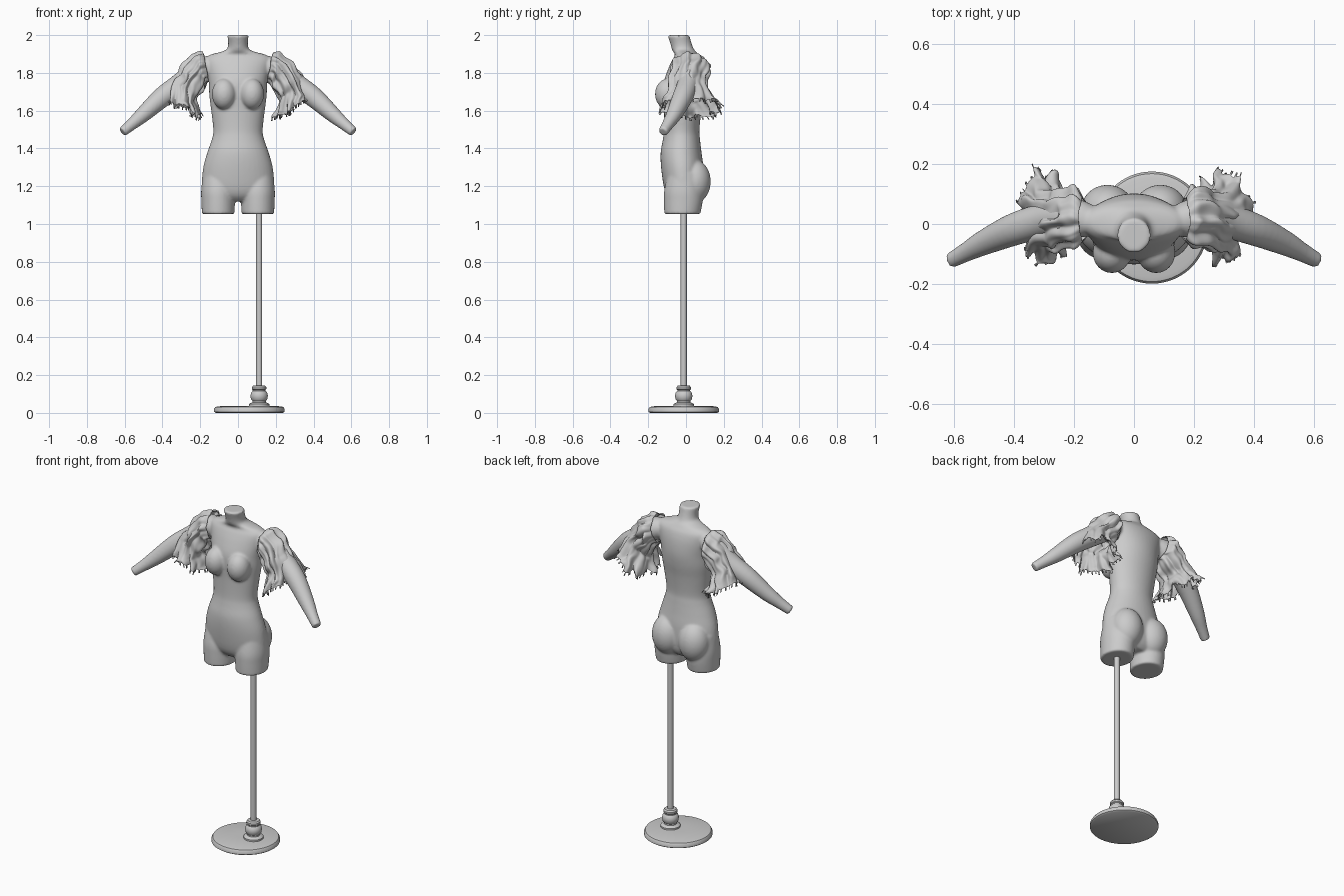
import bpy, bmesh, math
from mathutils import Vector, Matrix, noise

if "Cube" in bpy.data.objects:
    bpy.data.objects.remove(bpy.data.objects["Cube"])


def spline(keys, steps):
    """Catmull-Rom interpolation through tuples of numbers."""
    out = []
    for i in range(len(keys) - 1):
        a, b = keys[max(i - 1, 0)], keys[i]
        c, d = keys[i + 1], keys[min(i + 2, len(keys) - 1)]
        for s in range(steps):
            t = s / steps
            out.append(tuple(
                .5 * (2 * q + (r - p) * t + (2 * p - 5 * q + 4 * r - w) * t * t
                      + (3 * q - p - 3 * r + w) * t ** 3)
                for p, q, r, w in zip(a, b, c, d)))
    out.append(tuple(keys[-1]))
    return out


def loft(bm, rings, caps=True):
    """Skin a list of point rings."""
    vs = [[bm.verts.new(p) for p in ring] for ring in rings]
    n = len(vs[0])
    for a, b in zip(vs, vs[1:]):
        for j in range(n):
            k = (j + 1) % n
            bm.faces.new((a[j], a[k], b[k], b[j]))
    if caps:
        bm.faces.new(vs[0])
        bm.faces.new(vs[-1])
    return vs


def ellipse(c, u, v, n=40):
    return [Vector(c) + u * math.cos(2 * math.pi * i / n) + v * math.sin(2 * math.pi * i / n)
            for i in range(n)]


def finish(bm, name, angle=None):
    bmesh.ops.recalc_face_normals(bm, faces=bm.faces)
    me = bpy.data.meshes.new(name)
    bm.to_mesh(me)
    bm.free()
    ob = bpy.data.objects.new(name, me)
    bpy.context.collection.objects.link(ob)
    me.polygons.foreach_set("use_smooth", [True] * len(me.polygons))
    if angle:
        bpy.ops.object.select_all(action='DESELECT')
        ob.select_set(True)
        bpy.context.view_layer.objects.active = ob
        bpy.ops.object.shade_smooth_by_angle(angle=math.radians(angle))
    return ob


def upright(keys, cx=0, steps=5):
    """Horizontal ellipses from (z, half width, front y, back y, x shift)."""
    return [ellipse((cx, (f + b) / 2, z), Vector((a, 0, 0)), Vector((0, (b - f) / 2, 0)))
            for z, a, f, b in spline(keys, steps)]


def lathe(name, profile, x, y, n=64):
    bm = bmesh.new()
    loft(bm, [ellipse((x, y, z), Vector((r, 0, 0)), Vector((0, r, 0)), n) for r, z in profile])
    return finish(bm, name, 35)


# torso
bm = bmesh.new()
loft(bm, upright([
    (2.00, .057, -.098, .018), (1.955, .052, -.083, .030), (1.925, .060, -.075, .042),
    (1.91, .095, -.066, .055), (1.895, .150, -.058, .066), (1.87, .176, -.072, .082),
    (1.82, .168, -.095, .096), (1.75, .155, -.118, .102), (1.68, .152, -.120, .096),
    (1.60, .142, -.116, .082), (1.50, .131, -.116, .071), (1.45, .138, -.122, .074),
    (1.38, .162, -.134, .082), (1.30, .184, -.132, .092), (1.20, .192, -.118, .092),
    (1.15, .180, -.100, .080), (1.12, .120, -.070, .055)]))
for s in (1, -1):
    # thigh stumps
    loft(bm, upright([(1.27, .080, -.095, .075), (1.18, .090, -.115, .088),
                      (1.12, .089, -.117, .088), (1.052, .086, -.115, .076)], s * .105))
    # bust and seat volumes
    for c, r in (((.074, -.096, 1.688), (.064, .068, .082)),
                 ((.088, .045, 1.225), (.090, .086, .115))):
        bmesh.ops.create_uvsphere(
            bm, u_segments=32, v_segments=20, radius=1,
            matrix=Matrix.Translation((s * c[0], c[1], c[2])) @ Matrix.Diagonal((*r, 1)))
    # arms
    path = spline([(.15, .01, 1.835, .055), (.21, .02, 1.815, .066), (.30, .012, 1.745, .058),
                   (.40, -.018, 1.672, .054), (.50, -.062, 1.582, .042),
                   (.56, -.094, 1.53, .032), (.612, -.122, 1.487, .026)], 5)
    rings = []
    for i, (x, y, z, r) in enumerate(path):
        d = Vector(path[min(i + 1, len(path) - 1)][:3]) - Vector(path[max(i - 1, 0)][:3])
        d.x *= s
        d.normalize()
        u = d.cross(Vector((0, 1, 0))).normalized()
        rings.append(ellipse((s * x, y, z), u * r, d.cross(u) * r))
    loft(bm, rings)
body = finish(bm, "mannequin_body")
rm = body.modifiers.new("blend", 'REMESH')
rm.mode, rm.voxel_size, rm.use_smooth_shade = 'VOXEL', .007, True
sm = body.modifiers.new("soften", 'SMOOTH')
sm.factor, sm.iterations = .5, 7

# ruffled sleeves: x, y, z, half depth, half height, tilt, fold strength
SLEEVE = [(.170, .015, 1.830, .070, .078, 78, .04), (.195, .020, 1.825, .098, .082, 72, .10),
          (.225, .020, 1.790, .092, .083, 60, .12), (.258, .010, 1.750, .100, .080, 52, .12),
          (.283, .012, 1.712, .095, .080, 42, .10), (.290, .018, 1.675, .115, .088, 32, .10),
          (.293, .022, 1.640, .140, .100, 28, .13), (.294, .023, 1.620, .148, .105, 28, .15)]
N = 160
for s, name in ((1, "left_sleeve"), (-1, "right_sleeve")):
    bm = bmesh.new()
    rings = []
    for x, y, z, ry, rv, tilt, amp in spline(SLEEVE, 6):
        v = Vector((math.cos(math.radians(tilt)), 0, math.sin(math.radians(tilt))))
        ring = []
        for j in range(N):
            a = 2 * math.pi * j / N
            k = 1 + amp * (.6 * math.sin(9 * a + 14 * x + s) + .4 * math.sin(14 * a - 30 * z))
            p = Vector((x, y, z)) + v * (rv * k * math.cos(a)) + Vector((0, ry * k * math.sin(a), 0))
            q = p * 17 + Vector((s * 5, 0, 0))
            p += noise.noise_vector(q) * (.14 * amp)
            p.x *= s
            ring.append(p)
        rings.append(ring)
    vs = loft(bm, rings, False)
    # lace teeth along the hem
    hem = vs[-1]
    for j in range(0, N, 4):
        a, b = hem[j], hem[(j + 1) % N]
        c, d = (bm.verts.new(w.co + (w.co - u.co).normalized() * .018)
                for w, u in ((b, vs[-4][(j + 1) % N]), (a, vs[-4][j])))
        bm.faces.new((a, b, c, d))
    sleeve = finish(bm, name)
    so = sleeve.modifiers.new("cloth", 'SOLIDIFY')
    so.thickness, so.offset = .004, 0

# stand
lathe("stand_base", [(.178, 0), (.187, .006), (.187, .020), (.180, .031), (.165, .035),
                     (.05, .037)], .06, -.012)
lathe("stand_collar", [(.054, .034), (.054, .046), (.046, .052), (.036, .056), (.036, .064),
                       (.044, .074), (.046, .092), (.042, .108), (.034, .116), (.034, .122),
                       (.038, .126), (.038, .136), (.032, .144), (.017, .146)], .112, -.012, 48)
lathe("stand_pole", [(.016, .13), (.016, 1.08)], .112, -.012, 32)
